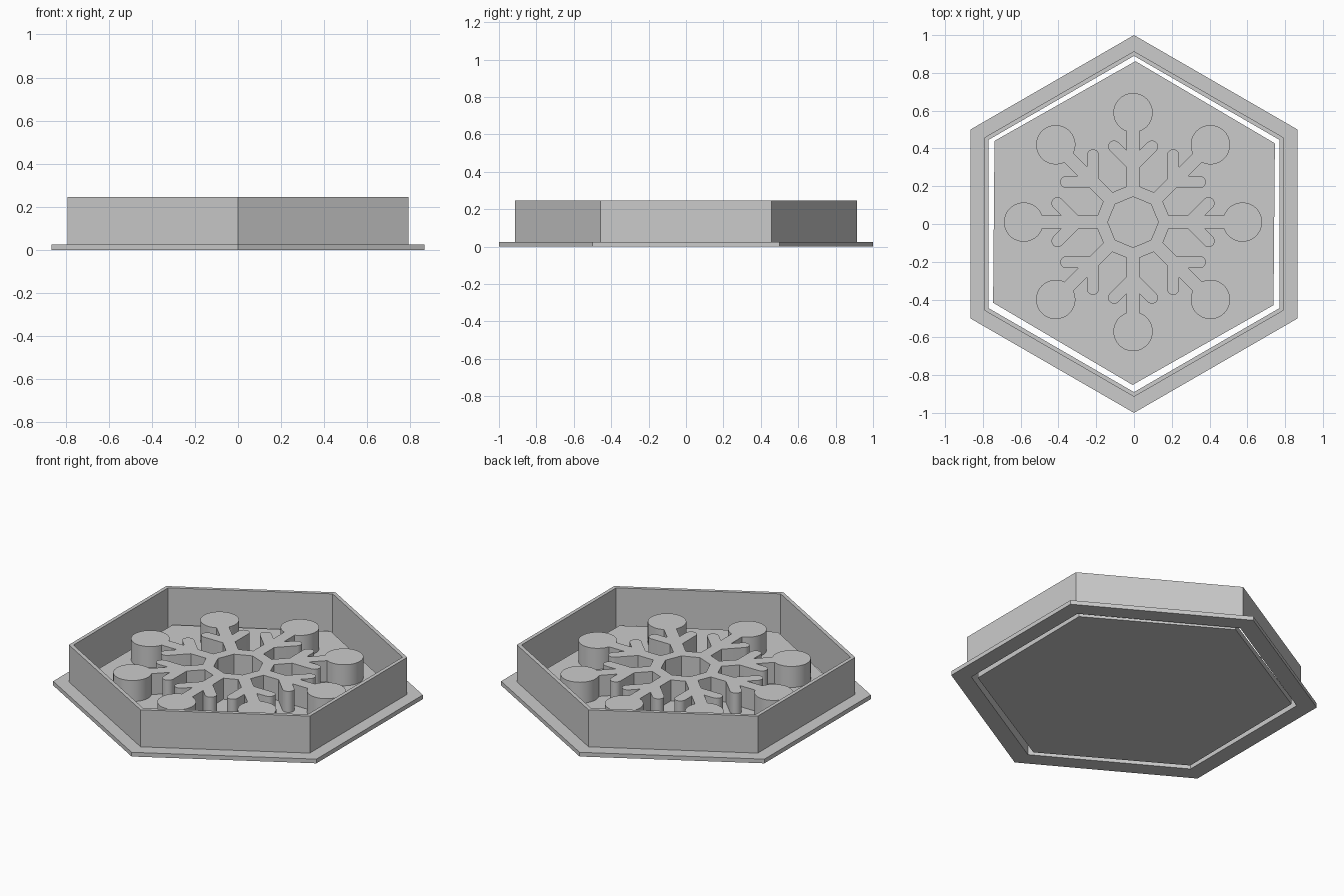
import bpy
from math import sin, cos, pi, asin, tan, radians

cube = bpy.data.objects.get("Cube")
if cube:
    bpy.data.objects.remove(cube, do_unlink=True)

grey = bpy.data.materials.new("plain grey")
grey.use_nodes = True
colour = (0.6, 0.6, 0.6, 1)
grey.diffuse_color = colour
grey.node_tree.nodes["Principled BSDF"].inputs["Base Color"].default_value = colour


def ngon(sides, radius, turn=0.0):
    """Regular polygon with its first corner on +y."""
    return [(radius * cos(pi / 2 + turn + 2 * pi * i / sides),
             radius * sin(pi / 2 + turn + 2 * pi * i / sides)) for i in range(sides)]


def arc(cu, cv, radius, start, end, steps):
    return [(cu + radius * cos(start + (end - start) * i / steps),
             cv + radius * sin(start + (end - start) * i / steps)) for i in range(steps + 1)]


def extrude_loops(name, loops, z0, z1, centre=(0, 0)):
    """Fill closed outlines (inner loops become holes) between two heights."""
    curve = bpy.data.curves.new(name, 'CURVE')
    curve.dimensions = '2D'
    curve.fill_mode = 'BOTH'
    curve.extrude = (z1 - z0) / 2
    for loop in loops:
        spline = curve.splines.new('POLY')
        spline.points.add(len(loop) - 1)
        for point, (x, y) in zip(spline.points, loop):
            point.co = (x, y, 0, 1)
        spline.use_cyclic_u = True
    curve.materials.append(grey)
    obj = bpy.data.objects.new(name, curve)
    obj.location = (centre[0], centre[1], (z0 + z1) / 2)
    bpy.context.collection.objects.link(obj)
    bpy.ops.object.select_all(action='DESELECT')
    obj.select_set(True)
    bpy.context.view_layer.objects.active = obj
    bpy.ops.object.convert(target='MESH')
    bpy.ops.object.shade_smooth_by_angle(angle=radians(30))
    return obj


# Hexagonal cutter: flat brim and thin upright wall
BRIM, TOP, PLATE, STAMP = 0.025, 0.245, 0.035, 0.16
extrude_loops("cutter_brim", [ngon(6, 1.0), ngon(6, 0.89)], 0, BRIM)
extrude_loops("cutter_wall", [ngon(6, 0.915), ngon(6, 0.89)], BRIM, TOP)

# Loose base plate inside the wall
extrude_loops("stamp_plate", [ngon(6, 0.857, radians(-0.5))], 0, PLATE, (0, 0.005))

# Snowflake: half an arm along u, mirrored in v, repeated eight times
w, b = 0.034, 0.032             # half widths of arm and side branch
hub, fork, reach = 0.203, 0.30, 0.10
disc, disc_r = 0.579, 0.104
half = [(hub - w * tan(pi / 8), w), (fork + w - b * 2 ** 0.5, w)]
half += arc(fork + reach, reach, b, 3 * pi / 4, -pi / 4, 10)
half += [(fork + w + b * 2 ** 0.5, w)]
half += arc(disc, 0, disc_r, pi - asin(w / disc_r), 0, 20)
arm = [(u, -v) for u, v in half] + half[-2::-1]
flake = []
for i in range(8):
    c, s = cos(i * pi / 4), sin(i * pi / 4)
    flake += [(u * c - v * s, u * s + v * c) for u, v in arm]
extrude_loops("snowflake_stamp", [flake, ngon(8, 0.134)], PLATE, STAMP, (-0.005, 0.01))
